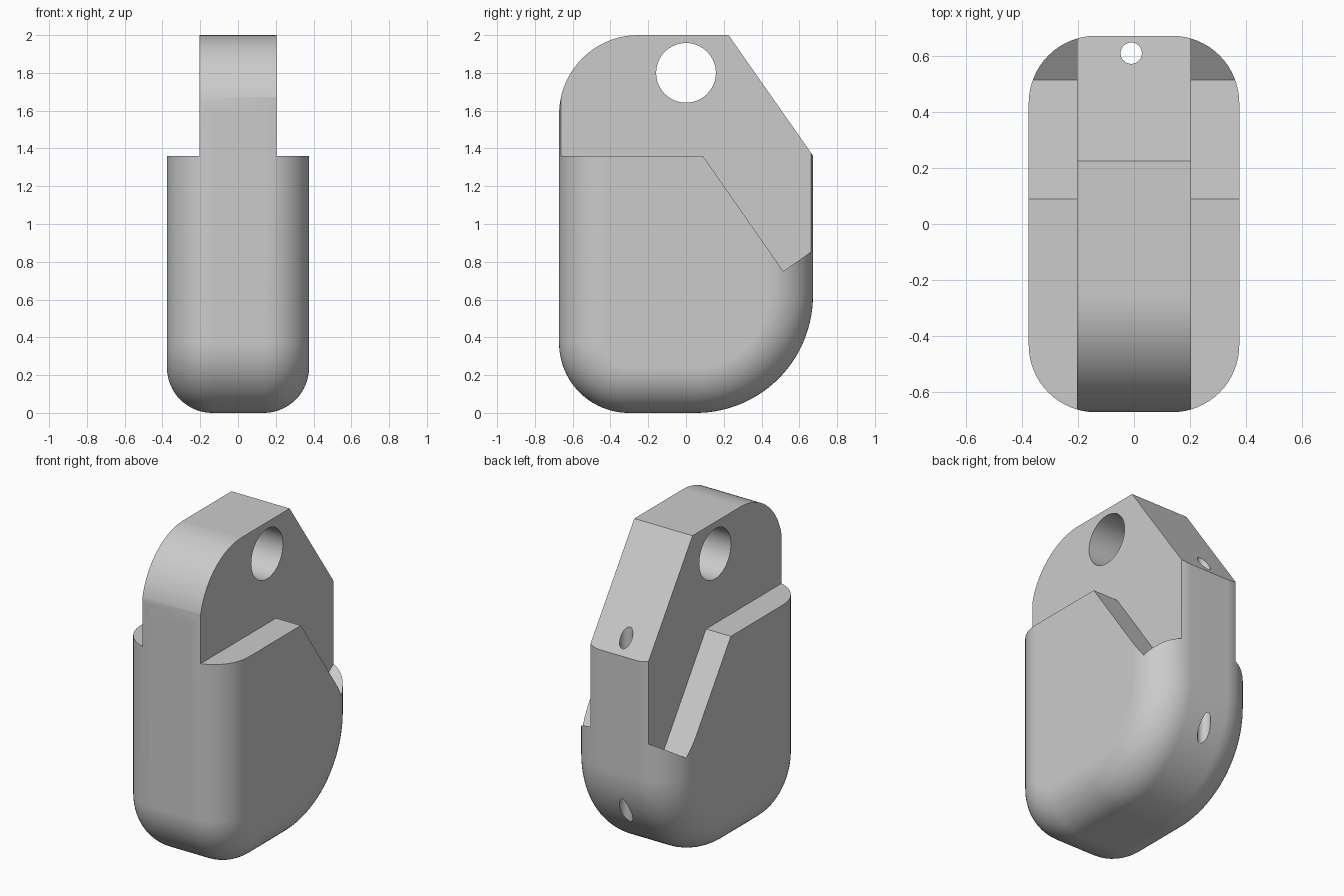
import bpy, bmesh, math

cube = bpy.data.objects.get("Cube")
if cube:
    bpy.data.objects.remove(cube, do_unlink=True)

grey = bpy.data.materials.new("plain_grey")
grey.use_nodes = True
grey.diffuse_color = (0.6, 0.6, 0.6, 1)
grey.node_tree.nodes["Principled BSDF"].inputs["Base Color"].default_value = (0.6, 0.6, 0.6, 1)

HALF_LENGTH, HALF_WIDTH, FILLET = 0.672, 0.376, 0.24
TONGUE = 0.203


def arc(cy, cz, radius, start, end, steps=28):
    """Points (y, z) along an arc given in degrees."""
    angles = [math.radians(start + (end - start) * i / steps) for i in range(steps + 1)]
    return [(cy + radius * math.cos(a), cz + radius * math.sin(a)) for a in angles]


def loft(name, sections):
    """Closed solid through matching (x, outline) sections."""
    bm = bmesh.new()
    rings = [[bm.verts.new((x, y, z)) for y, z in outline] for x, outline in sections]
    for a, b in zip(rings, rings[1:]):
        for i in range(len(a)):
            j = (i + 1) % len(a)
            bm.faces.new((a[i], a[j], b[j], b[i]))
    bm.faces.new(rings[0])
    bm.faces.new(rings[-1])
    bmesh.ops.recalc_face_normals(bm, faces=bm.faces)
    mesh = bpy.data.meshes.new(name)
    bm.to_mesh(mesh)
    bm.free()
    mesh.materials.append(grey)
    obj = bpy.data.objects.new(name, mesh)
    bpy.context.collection.objects.link(obj)
    return obj


def cylinder(name, radius, depth, location, rotation=(0, 0, 0)):
    bpy.ops.mesh.primitive_cylinder_add(vertices=64, radius=radius, depth=depth,
                                        location=location, rotation=rotation)
    obj = bpy.context.object
    obj.name = name
    obj.data.materials.append(grey)
    return obj


def body_outline(inset):
    """Side outline: tight front bottom corner, wide back bottom corner."""
    edge = HALF_LENGTH - inset
    front, back = 0.37, 0.62
    return ([(-edge, 2.2)]
            + arc(front - HALF_LENGTH, front, front - inset, 180, 270)
            + arc(HALF_LENGTH - back, back, back - inset, 270, 360)
            + [(edge, 2.2)])


# Main body with a constant fillet around its side edges
sections = []
for side in (-1, 1):
    for i in range(17):
        t = math.radians(90 * (16 - i if side < 0 else i) / 16)
        sections.append((side * (HALF_WIDTH - FILLET + FILLET * math.sin(t)),
                         body_outline(FILLET * (1 - math.cos(t)))))
body = loft("block_body", sections)

# Upper outline: rounded front top corner and sloping back
top_outline = ([(-0.8, -0.1), (-0.8, 1.57)]
               + arc(-0.252, 1.58, 0.42, 180, 90)
               + [(0.225, 2), (0.8, 1.18), (0.8, -0.1)])
trims = [(loft("top_trim", [(-0.6, top_outline), (0.6, top_outline)]), 'INTERSECT')]

# Side shoulders: flat ledge, slope and short square return
shoulder = [(-0.9, 1.36), (0.09, 1.36), (0.515, 0.75), (0.9, 1.018), (0.9, 2.4), (-0.9, 2.4)]
for side in (-1, 1):
    trims.append((loft("shoulder_cut", [(side * TONGUE, shoulder), (side * 0.6, shoulder)]),
                  'DIFFERENCE'))

# Large cross hole and small vertical pin hole
trims.append((cylinder("cross_hole", 0.158, 1.2, (0, 0, 1.8), (0, math.pi / 2, 0)), 'DIFFERENCE'))
trims.append((cylinder("pin_hole", 0.038, 3, (-0.01, 0.61, 1)), 'DIFFERENCE'))

bpy.ops.object.select_all(action='DESELECT')
bpy.context.view_layer.objects.active = body
body.select_set(True)
for cutter, operation in trims:
    cutter.hide_render = True
    mod = body.modifiers.new("trim", 'BOOLEAN')
    mod.object, mod.operation, mod.solver = cutter, operation, 'EXACT'
    bpy.ops.object.modifier_apply(modifier=mod.name)
    bpy.data.objects.remove(cutter, do_unlink=True)

# Smooth fillets with crisp edges
bpy.ops.object.shade_smooth_by_angle(angle=math.radians(25))
weighted = body.modifiers.new("even_shading", 'WEIGHTED_NORMAL')
weighted.keep_sharp = True
